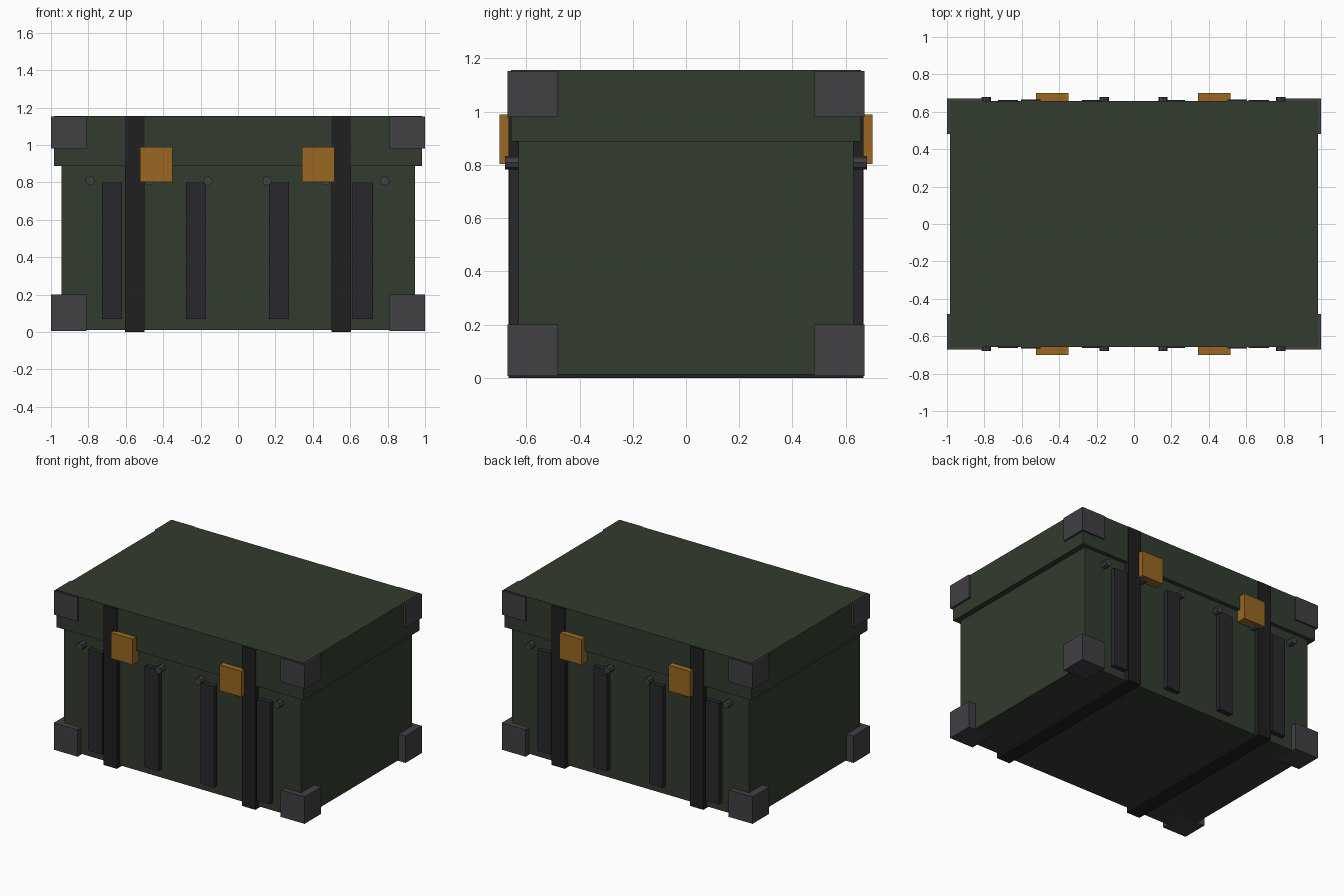
import bpy, bmesh, math
from mathutils import Matrix

if "Cube" in bpy.data.objects:
    bpy.data.objects.remove(bpy.data.objects["Cube"])


def material(name, rgb):
    m = bpy.data.materials.new(name)
    m.diffuse_color = (*rgb, 1)
    m.use_nodes = True
    m.node_tree.nodes["Principled BSDF"].inputs["Base Color"].default_value = m.diffuse_color
    return m


GREEN = material("green_paint", (0.032, 0.045, 0.028))
STEEL = material("corner_steel", (0.052, 0.052, 0.06))
RIB = material("dark_rib", (0.022, 0.022, 0.026))
STRAP = material("black_strap", (0.014, 0.014, 0.014))
BRASS = material("brass", (0.32, 0.14, 0.016))


def finish(name, bm, mat):
    bmesh.ops.recalc_face_normals(bm, faces=bm.faces)
    me = bpy.data.meshes.new(name)
    bm.to_mesh(me)
    bm.free()
    me.materials.append(mat)
    ob = bpy.data.objects.new(name, me)
    bpy.context.collection.objects.link(ob)
    return ob


def box(name, x, y, z, mat):
    """Box from (min, max) pairs on each axis."""
    bm = bmesh.new()
    bmesh.ops.create_cube(bm, size=1)
    for v in bm.verts:
        v.co = [r[0] if c < 0 else r[1] for c, r in zip(v.co, (x, y, z))]
    return finish(name, bm, mat)


def span(side, a, b):
    return tuple(sorted((side * a, side * b)))


def bolt(name, x, side):
    bm = bmesh.new()
    bmesh.ops.create_cone(bm, cap_ends=True, segments=8, radius1=0.025,
                          radius2=0.025, depth=0.06,
                          matrix=Matrix.Translation((x, side * 0.65, 0.808))
                          @ Matrix.Rotation(math.pi / 2, 4, 'X'))
    return finish(name, bm, STEEL)


# Case body and overhanging lid
box("body", (-0.945, 0.945), (-0.63, 0.63), (0.012, 0.89), GREEN)
box("lid", (-0.985, 0.985), (-0.658, 0.658), (0.888, 1.156), GREEN)

# Straps wrapping under and up the sides
for sx in (-1, 1):
    box("strap", span(sx, 0.5, 0.605), (-0.666, 0.666), (0, 1.152), STRAP)

# Corner guards, bottom and top
for sx in (-1, 1):
    for sy in (-1, 1):
        for label, z in (("bottom", (0.006, 0.2)), ("top", (0.98, 1.152))):
            box(label + "_corner_guard", span(sx, 0.81, 1),
                span(sy, 0.48, 0.67), z, STEEL)

# Ribs, bolts and latches on front and back
for sy, face in ((-1, "front"), (1, "back")):
    for x in (-0.673, -0.225, 0.22, 0.667):
        box(face + "_rib", (x - 0.054, x + 0.054), span(sy, 0.62, 0.664),
            (0.07, 0.8), RIB)
    for i in range(6):
        bolt(face + "_bolt", -0.79 + i * 0.315, sy)
    for x in (-0.437, 0.43):
        box(face + "_latch", (x - 0.087, x + 0.087), span(sy, 0.625, 0.7),
            (0.803, 0.988), BRASS)
